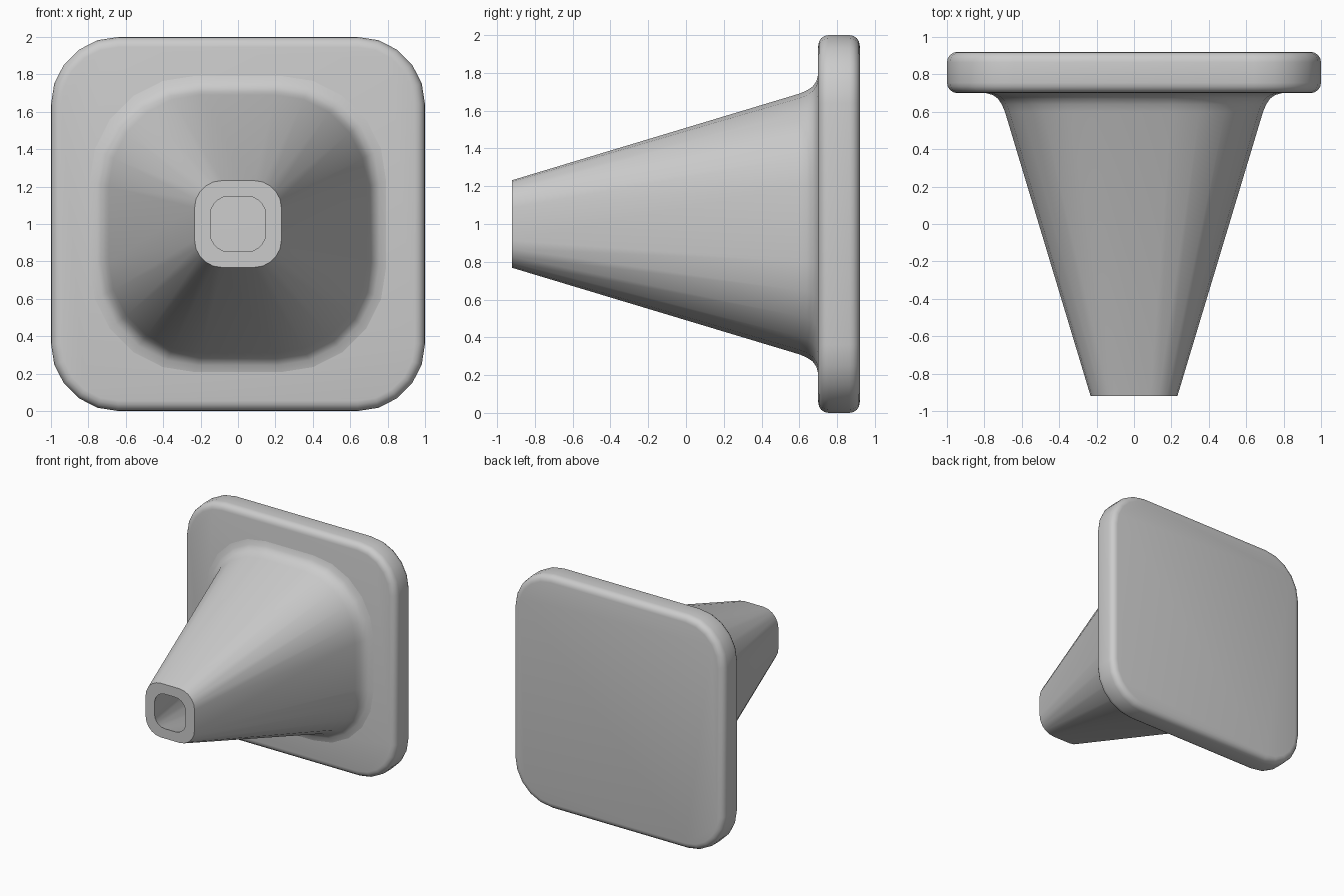
import bpy, bmesh
from math import sin, cos, pi, radians

if "Cube" in bpy.data.objects:
    bpy.data.objects.remove(bpy.data.objects["Cube"])

SEG = 5  # sides per rounded corner


def ring(bm, y, half, r):
    """Rounded-square loop of vertices in the xz plane."""
    verts = []
    c = half - r
    for q, (sx, sz) in enumerate([(1, 1), (-1, 1), (-1, -1), (1, -1)]):
        for i in range(SEG + 1):
            a = q * pi / 2 + i / SEG * pi / 2
            verts.append(bm.verts.new((sx * c + r * cos(a), y, 1 + sz * c + r * sin(a))))
    return verts


def loft(name, sections, cap=False, closed=False):
    bm = bmesh.new()
    rings = [ring(bm, *s) for s in sections]
    pairs = list(zip(rings, rings[1:]))
    if closed:
        pairs.append((rings[-1], rings[0]))
    for a, b in pairs:
        n = len(a)
        for i in range(n):
            j = (i + 1) % n
            bm.faces.new((a[i], a[j], b[j], b[i]))
    if cap:
        bm.faces.new(rings[0])
        bm.faces.new(rings[-1])
    bmesh.ops.recalc_face_normals(bm, faces=bm.faces)
    me = bpy.data.meshes.new(name)
    bm.to_mesh(me)
    bm.free()
    ob = bpy.data.objects.new(name, me)
    bpy.context.collection.objects.link(ob)
    bpy.context.view_layer.objects.active = ob
    bpy.ops.object.select_all(action='DESELECT')
    ob.select_set(True)
    bpy.ops.object.shade_smooth_by_angle(angle=radians(35))
    return ob


# Square base plate with softly rounded rims
B, R = 0.055, 0.36
arc = [(1 - cos(t * pi / 8), 1 - sin(t * pi / 8)) for t in range(5)]
front = [(0.70 + B * dy, 1 - B * din, R - B * din) for dy, din in arc]
back = [(1.62 - y, h, r) for y, h, r in reversed(front)]
loft("base_plate", front + back, cap=True)

# Hollow tapered cone: outer wall flaring onto the plate, then inner wall
outer = [(-0.92, 0.232, 0.145), (0.60, 0.690, 0.49), (0.64, 0.707, 0.505),
         (0.67, 0.727, 0.52), (0.69, 0.755, 0.54), (0.702, 0.80, 0.57)]
inner = [(0.702, 0.64, 0.44), (-0.92, 0.148, 0.10)]
loft("cone_body", outer + inner, closed=True)
